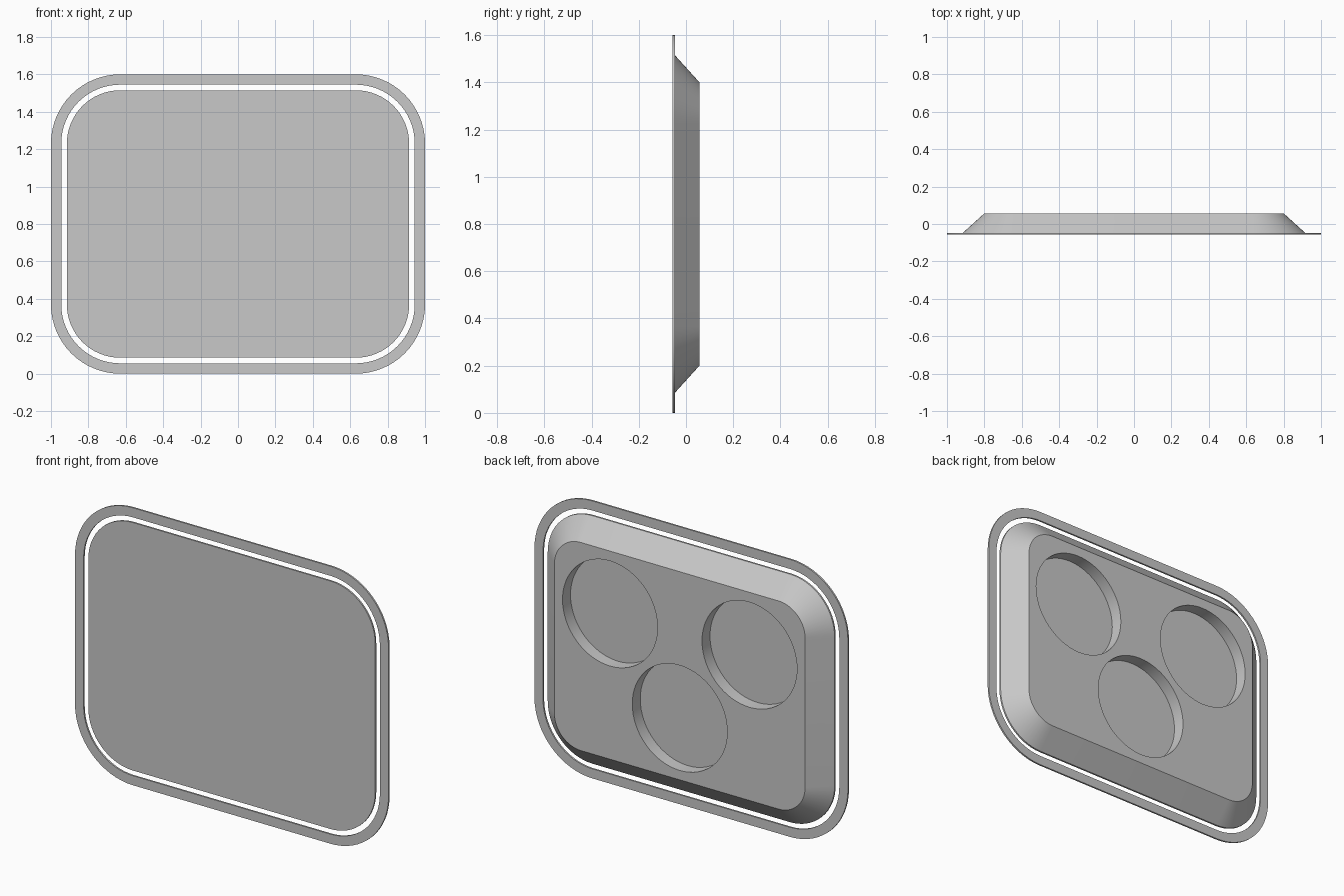
import bpy, bmesh, math
from mathutils import Matrix

CX, CZ, MID = 0.63, 0.43, 0.8      # corner arc centres and mid height
FRONT, LIP, BACK = -0.057, -0.047, 0.057
FLOOR = -0.016                     # bottom of the round wells

if "Cube" in bpy.data.objects:
    bpy.data.objects.remove(bpy.data.objects["Cube"], do_unlink=True)

grey = bpy.data.materials.new("plain grey")
grey.use_nodes = True
colour = (0.58, 0.58, 0.58, 1)
grey.diffuse_color = colour
grey.node_tree.nodes["Principled BSDF"].inputs["Base Color"].default_value = colour


def outline(bm, radius, y, steps=16):
    """Rounded rectangle loop of vertices at depth y."""
    loop = []
    for q, (sx, sz) in enumerate([(1, 1), (-1, 1), (-1, -1), (1, -1)]):
        for i in range(steps + 1):
            a = (q + i / steps) * math.pi / 2
            loop.append(bm.verts.new((sx * CX + radius * math.cos(a), y,
                                      MID + sz * CZ + radius * math.sin(a))))
    return loop


def loft(name, sections, closed):
    """Join rounded outlines (radius, y); close into a ring or cap both ends."""
    bm = bmesh.new()
    loops = [outline(bm, r, y) for r, y in sections]
    pairs = list(zip(loops, loops[1:]))
    if closed:
        pairs.append((loops[-1], loops[0]))
    else:
        bm.faces.new(loops[0])
        bm.faces.new(loops[-1])
    for a, b in pairs:
        for i in range(len(a)):
            j = (i + 1) % len(a)
            bm.faces.new((a[i], a[j], b[j], b[i]))
    return finish(name, bm)


def finish(name, bm):
    bmesh.ops.recalc_face_normals(bm, faces=bm.faces)
    mesh = bpy.data.meshes.new(name)
    bm.to_mesh(mesh)
    bm.free()
    mesh.materials.append(grey)
    obj = bpy.data.objects.new(name, mesh)
    bpy.context.collection.objects.link(obj)
    return obj


def select(obj):
    bpy.ops.object.select_all(action='DESELECT')
    obj.select_set(True)
    bpy.context.view_layer.objects.active = obj


# Thin outer frame and the bevelled tray inside it
frame = loft("outer_frame", [(0.37, FRONT), (0.315, FRONT),
                             (0.315, LIP), (0.37, LIP)], True)
tray = loft("tray_body", [(0.285, FRONT), (0.285, LIP), (0.17, BACK)], False)

# Three round wells cut into the back of the tray
bm = bmesh.new()
depth = 0.2
for x, z in [(0.445, 0.24), (-0.445, 0.24), (0, -0.243)]:
    place = Matrix.Translation((x, FLOOR + depth / 2, MID + z))
    bmesh.ops.create_cone(bm, cap_ends=True, segments=64, radius1=0.303,
                          radius2=0.303, depth=depth,
                          matrix=place @ Matrix.Rotation(math.pi / 2, 4, 'X'))
cutter = finish("well_cutter", bm)
cutter.hide_render = True
cut = tray.modifiers.new("wells", 'BOOLEAN')
cut.operation = 'DIFFERENCE'
cut.solver = 'EXACT'
cut.object = cutter
select(tray)
bpy.ops.object.modifier_apply(modifier=cut.name)
bpy.data.objects.remove(cutter, do_unlink=True)

# Smooth the rounded walls, keep the rims sharp
for obj in (frame, tray):
    select(obj)
    bpy.ops.object.shade_smooth_by_angle(angle=math.radians(30))
